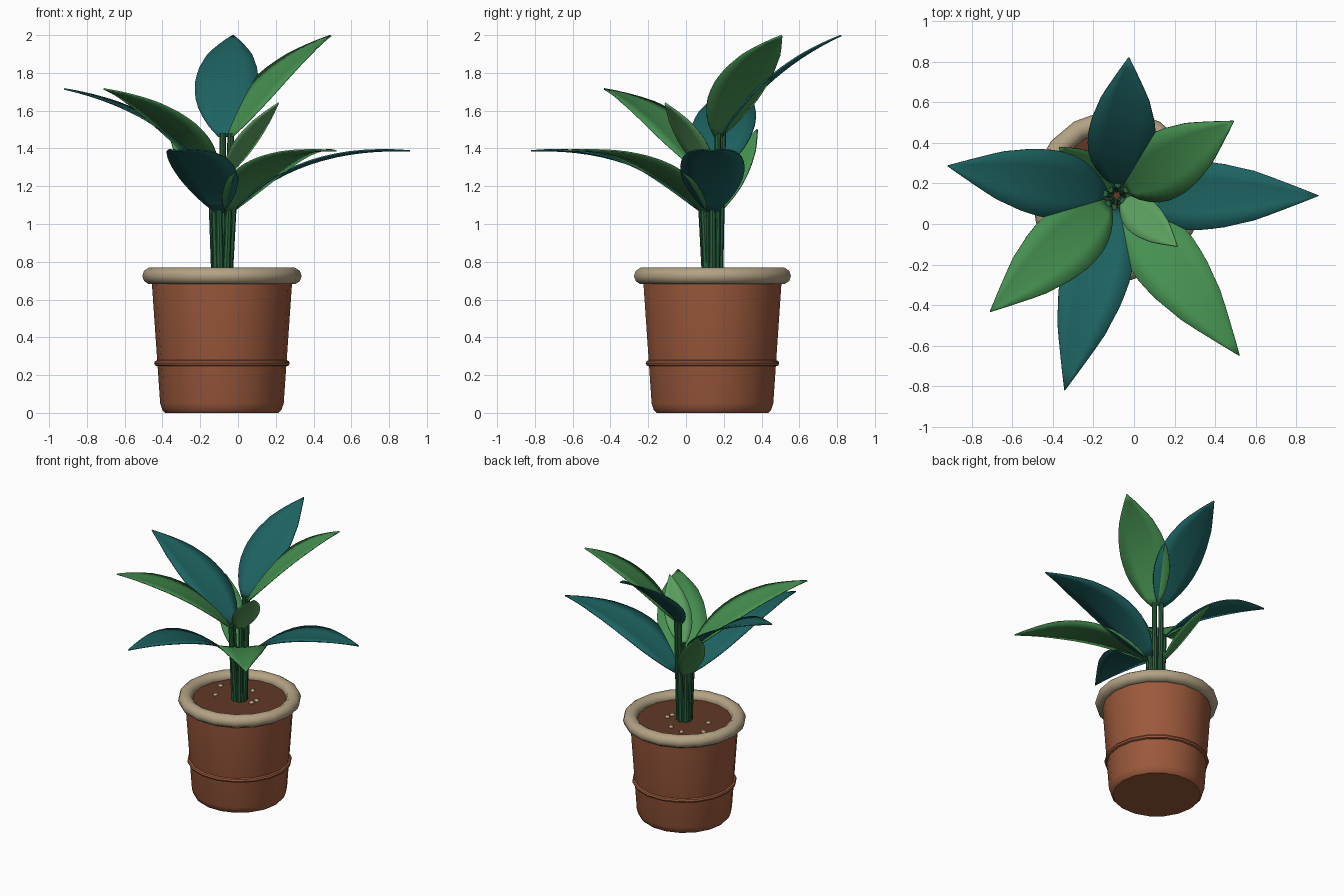
import bpy, math
from mathutils import Vector

if "Cube" in bpy.data.objects:
    bpy.data.objects.remove(bpy.data.objects["Cube"])

CX, CY = -0.085, 0.14
SIDES = 18


def mat(name, rgb):
    m = bpy.data.materials.new(name)
    m.diffuse_color = (*rgb, 1)
    m.use_nodes = True
    m.node_tree.nodes["Principled BSDF"].inputs["Base Color"].default_value = m.diffuse_color
    return m


TERRACOTTA = mat("terracotta", (0.33, 0.10, 0.045))
SAND = mat("sand", (0.45, 0.36, 0.23))
SOIL = mat("soil", (0.12, 0.04, 0.018))
TEAL = mat("teal_leaf", (0.012, 0.125, 0.12))
GREEN = mat("green_leaf", (0.06, 0.28, 0.08))
LIGHT = mat("light_leaf", (0.11, 0.36, 0.12))
STEM = mat("stem", (0.02, 0.12, 0.045))


def make(name, verts, faces, material, angle=40):
    me = bpy.data.meshes.new(name)
    me.from_pydata(verts, [], faces)
    ob = bpy.data.objects.new(name, me)
    bpy.context.collection.objects.link(ob)
    me.materials.append(material)
    bpy.ops.object.select_all(action='DESELECT')
    ob.select_set(True)
    bpy.context.view_layer.objects.active = ob
    bpy.ops.object.shade_smooth_by_angle(angle=math.radians(angle))
    return ob


def lathe(name, profile, material, closed=False):
    """Turn a (radius, z) profile around the pot axis."""
    n = len(profile)
    verts = [(CX + r * math.cos(2 * math.pi * i / SIDES),
              CY + r * math.sin(2 * math.pi * i / SIDES), z)
             for i in range(SIDES) for r, z in profile]
    faces = []
    for i in range(SIDES):
        a, b = i * n, (i + 1) % SIDES * n
        for j in range(n if closed else n - 1):
            k = (j + 1) % n
            faces.append((a + j, b + j, b + k, a + k))
    if not closed:
        faces.append([i * n for i in reversed(range(SIDES))])
        faces.append([i * n + n - 1 for i in range(SIDES)])
    return make(name, verts, faces, material)


def ring(name, radius, z, rx, rz, material, n=10):
    prof = [(radius + rx * math.cos(2 * math.pi * i / n),
             z + rz * math.sin(2 * math.pi * i / n)) for i in range(n)]
    return lathe(name, prof, material, closed=True)


# Pot, decorative band, rim and soil
lathe("pot", [(0.30, 0), (0.315, 0.015), (0.327, 0.05), (0.372, 0.70)], TERRACOTTA)
ring("pot_band", 0.343, 0.263, 0.016, 0.016, TERRACOTTA, 8)
ring("pot_rim", 0.372, 0.725, 0.05, 0.046, SAND)
lathe("soil", [(0.335, 0.69), (0.335, 0.72)], SOIL)

# Pebbles on the soil
PEBBLES = [(-0.227, 0.097), (-0.172, -0.042), (0.0, 0.158),
           (0.113, 0.042), (0.105, -0.005), (-0.104, 0.183)]
for i, (x, y) in enumerate(PEBBLES):
    bpy.ops.mesh.primitive_uv_sphere_add(segments=8, ring_count=6, radius=0.02,
                                         location=(CX + x, CY + y, 0.723))
    ob = bpy.context.object
    ob.name = f"pebble_{i + 1}"
    ob.scale = (1, 0.8, 0.6)
    ob.rotation_euler.z = i
    ob.data.materials.append(SAND)
    bpy.ops.object.shade_smooth()

WIDTHS = [(0, 0.14), (0.1, 0.58), (0.25, 0.91), (0.4, 1), (0.55, 0.93),
          (0.73, 0.69), (0.9, 0.28), (1, 0.01)]


def width_at(t):
    for (t0, w0), (t1, w1) in zip(WIDTHS, WIDTHS[1:]):
        if t <= t1:
            return w0 + (w1 - w0) * (t - t0) / (t1 - t0)
    return WIDTHS[-1][1]


def leaf(name, azimuth, curve, width, material, rows=14):
    """Arched blade following a (radius, z) curve, with a shallow central fold."""
    a = math.radians(azimuth)
    out = Vector((math.cos(a), math.sin(a), 0))
    side = Vector((-math.sin(a), math.cos(a), 0))
    (r0, z0), (r1, z1), (r2, z2) = curve
    verts, faces = [], []
    for i in range(rows + 1):
        t = i / rows
        u = 1 - t
        r = u * u * r0 + 2 * u * t * r1 + t * t * r2
        z = u * u * z0 + 2 * u * t * z1 + t * t * z2
        half = width / 2 * width_at(t)
        for s in (-1, -0.5, 0, 0.5, 1):
            verts.append(Vector((CX, CY, z + 0.1 * half * abs(s))) + out * r + side * half * s)
    for i in range(rows):
        for j in range(4):
            k = i * 5 + j
            faces.append((k, k + 5, k + 6, k + 1))
    ob = make(name, verts, faces, material)
    mod = ob.modifiers.new("thickness", 'SOLIDIFY')
    mod.thickness = 0.008
    mod.offset = 0
    # Stalk from the soil up to the blade
    bot = Vector((CX, CY, 0.71)) + out * 0.036
    top = Vector((CX, CY, z0 + 0.02)) + out * (r0 + 0.005)
    n = 8
    ring_pts = [(math.cos(2 * math.pi * i / n), math.sin(2 * math.pi * i / n)) for i in range(n)]
    sv = [p + Vector((c * q, s * q, 0)) for p, q in ((bot, 0.021), (top, 0.017)) for c, s in ring_pts]
    sf = [(i, (i + 1) % n, n + (i + 1) % n, n + i) for i in range(n)]
    sf += [list(reversed(range(n))), list(range(n, 2 * n))]
    make(name.replace("leaf", "stalk"), sv, sf, STEM)


LOW = [(0.055, 1.06), (0.40, 1.41), (0.995, 1.387)]
MIDDLE = [(0.055, 1.26), (0.35, 1.605), (0.848, 1.715)]
HIGH = [(0.05, 1.46), (0.30, 1.82), (0.684, 1.998)]

# Three tiers of large leaves, 52.5 degrees apart within each tier
leaf("low_leaf_1", 0, LOW, 0.345, TEAL)
leaf("low_leaf_2", -52.5, LOW, 0.345, GREEN)
leaf("low_leaf_3", -105, LOW, 0.345, TEAL)
leaf("middle_leaf_1", 222.5, MIDDLE, 0.34, GREEN)
leaf("middle_leaf_2", 170, MIDDLE, 0.34, TEAL)
leaf("high_leaf_1", 85, HIGH, 0.34, TEAL)
leaf("high_leaf_2", 32.5, HIGH, 0.34, GREEN)

# Small young leaves
leaf("young_leaf_1", -40, [(0.035, 1.26), (0.18, 1.47), (0.39, 1.64)], 0.19, LIGHT)
leaf("young_leaf_2", 140, [(0.04, 1.06), (0.20, 1.30), (0.37, 1.50)], 0.19, GREEN)
